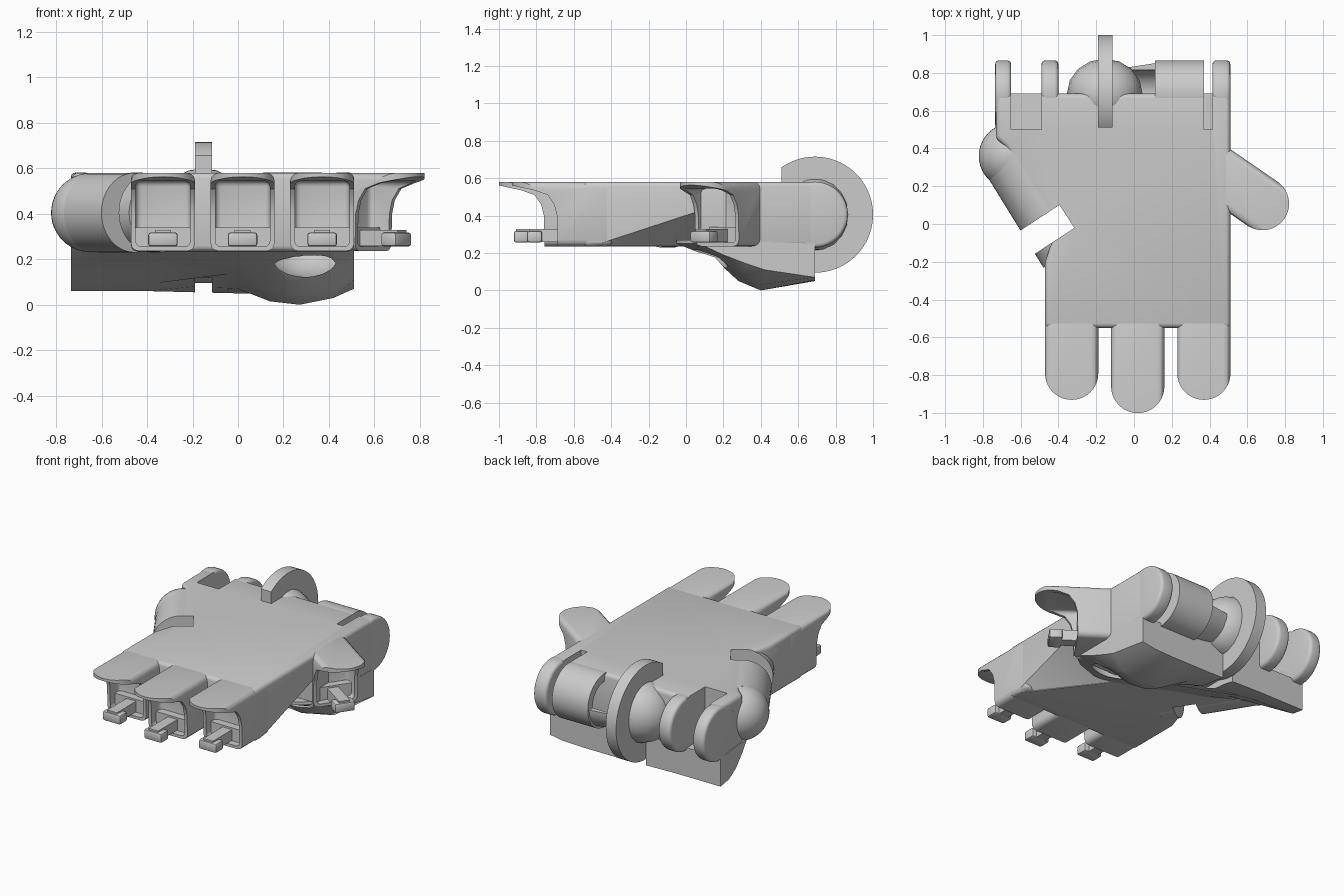
import bpy, bmesh, math
from mathutils import Vector, Matrix

if "Cube" in bpy.data.objects:
    bpy.data.objects.remove(bpy.data.objects["Cube"])


def add(name, bm):
    bmesh.ops.recalc_face_normals(bm, faces=bm.faces)
    me = bpy.data.meshes.new(name)
    bm.to_mesh(me)
    bm.free()
    ob = bpy.data.objects.new(name, me)
    bpy.context.collection.objects.link(ob)
    return ob


def loft(name, rings):
    bm = bmesh.new()
    vs = [[bm.verts.new(p) for p in r] for r in rings]
    n = len(vs[0])
    for a, b in zip(vs, vs[1:]):
        for i in range(n):
            bm.faces.new((a[i], a[(i + 1) % n], b[(i + 1) % n], b[i]))
    bm.faces.new(vs[0])
    bm.faces.new(vs[-1])
    return add(name, bm)


def prism_x(name, pts, lo, hi):
    return loft(name, [[(x, y, z) for y, z in pts] for x in (lo, hi)])


def prism_z(name, pts, lo, hi):
    return loft(name, [[(x, y, z) for x, y in pts] for z in (lo, hi)])


def box(name, lo, hi):
    (a, b, c), (d, e, f) = lo, hi
    return prism_z(name, [(a, b), (d, b), (d, e), (a, e)], c, f)


def rod(name, p, q, r1, r2=None, seg=48):
    p, q = Vector(p), Vector(q)
    bm = bmesh.new()
    rot = (q - p).to_track_quat('Z', 'Y').to_matrix().to_4x4()
    bmesh.ops.create_cone(bm, cap_ends=True, segments=seg, radius1=r1, radius2=r2 or r1,
                          depth=(q - p).length, matrix=Matrix.Translation((p + q) / 2) @ rot)
    return add(name, bm)


def ball(name, c, r, u=24, v=14):
    bm = bmesh.new()
    bmesh.ops.create_uvsphere(bm, u_segments=u, v_segments=v, radius=1,
                              matrix=Matrix.Translation(c) @ Matrix.Diagonal((*r, 1)))
    return add(name, bm)


def apply_mod(ob, kind, **kw):
    m = ob.modifiers.new(kind, kind)
    for k, v in kw.items():
        setattr(m, k, v)
    bpy.context.view_layer.objects.active = ob
    bpy.ops.object.modifier_apply(modifier=m.name)


def bevel(ob, w, seg=3):
    apply_mod(ob, 'BEVEL', width=w, segments=seg, limit_method='ANGLE', angle_limit=math.radians(50))


def boolean(obs, cutter, op='DIFFERENCE'):
    for ob in obs:
        apply_mod(ob, 'BOOLEAN', object=cutter, operation=op, solver='EXACT')
    bpy.data.objects.remove(cutter)


# Finger sockets: a hooded box, open at the front, with a T-shaped peg
def finger(name, x, y, angle=0):
    f = box(name, (-.141, -.3, .236), (.141, .4, .5795))
    bevel(f, .035)
    boolean([f], prism_x("hood_profile", [(-.2, .62), (-.15, .565), (-.1, .552), (-.02, .535), (.05, .51),
                                          (.085, .46), (.1, .4), (.105, .2), (.5, .2), (.5, .62)], -.3, .3),
            'INTERSECT')
    arc = [(.141 * math.cos(t), .141 * math.sin(t)) for t in
           [math.pi * (1 + i / 20) for i in range(21)]]
    boolean([f], prism_z("tip_outline", arc + [(.141, .5), (-.141, .5)], 0, 1), 'INTERSECT')
    cavity = box("cavity", (-.12, -.4, .255), (.12, .2, .545))
    bevel(cavity, .025)
    boolean([f], cavity)
    sill = box(name + "_sill", (-.125, .15, .25), (.125, .22, .34))
    stem = box(name + "_peg_stem", (-.035, -.05, .258), (.035, .2, .328))
    head = box(name + "_peg_head", (-.065, -.06, .256), (.065, .02, .318))
    bevel(head, .012, 2)
    for o in (f, sill, stem, head):
        o.matrix_world = Matrix.Translation((x, y, 0)) @ Matrix.Rotation(math.radians(angle), 4, 'Z')


finger("left_finger", -.33, -.79)
finger("middle_finger", .02, -.86)
finger("right_finger", .37, -.79)
finger("thumb", .68, .108, 55.5)

# Palm plate with the underside chamfered toward the thumb
palm = prism_z("palm", [(-.47, -.55), (.51, -.55), (.51, .69), (-.73, .69), (-.73, .45),
                        (-.68, .41), (-.41, -.02), (-.47, -.2)], .235, .58)
bevel(palm, .025)
bm = bmesh.new()
for p in [(.53, -.52, .24), (.53, .06, .43), (.53, .06, .1), (.1, .06, .236), (.1, .06, .1), (.53, -.52, .1)]:
    bm.verts.new(p)
bmesh.ops.convex_hull(bm, input=bm.verts)
boolean([palm], add("chamfer", bm))

# Diagonal knuckle barrel with a rounded end and its hinge slot
barrel = rod("diagonal_knuckle", (-.648, .375, .405), (-.33, -.14, .405), .175)
knuckle_end = ball("knuckle_end", (-.648, .36, .405), (.174, .174, .174), 40, 24)
slot = box("slot", (-.6, -.0725, 0), (0, .0725, 1))
slot.matrix_world = Matrix.Translation((-.355, .04, 0)) @ Matrix.Rotation(math.atan2(.55, .84), 4, 'Z')
bpy.context.view_layer.update()
boolean([palm, barrel], slot)

# Heel of the hand: lofted across x from side profiles of the underside
stations = {
    -.735: [(.42, .26), (.46, .2), (.53, .12), (.6, .075), (.69, .06)],
    -.4: [(.15, .26), (.25, .22), (.4, .16), (.55, .09), (.69, .06)],
    0: [(0, .25), (.15, .2), (.3, .14), (.5, .07), (.69, .05)],
    .14: [(-.05, .25), (.15, .18), (.28, .06), (.4, .015), (.69, .05)],
    .27: [(-.05, .25), (.15, .17), (.28, .05), (.4, 0), (.69, .05)],
    .42: [(0, .25), (.18, .17), (.3, .08), (.4, .03), (.69, .055)],
    .51: [(.07, .25), (.2, .19), (.33, .14), (.42, .11), (.69, .07)],
}
heel = loft("heel", [[(x, y, z) for y, z in p + [(.69, .25), (p[0][0], .27)]] for x, p in stations.items()])
boolean([heel], ball("scoop", (.29, .24, .28), (.2, .22, .16)))
boolean([heel], box("wheel_notch", (-.19, .3, -.1), (-.115, .8, .12)))

# Wrist hinge lugs and the gaps between them
lugs = []
for name, a, b in [("outer_left_lug", -.735, -.65), ("inner_left_lug", -.49, -.40),
                   ("inner_right_lug", .11, .37), ("outer_right_lug", .415, .51)]:
    lug = rod(name, (a, .69, .405), (b, .69, .405), .176)
    if name != "inner_right_lug":
        bevel(lug, .02)
    lugs.append(lug)
for a, b in [(-.65, -.49), (.37, .415)]:
    boolean([palm, knuckle_end], box("lug_gap", (a, .5, .2), (b, .9, .7)))

# Half sleeve leading into the hollow right lug
sleeve = rod("sleeve", (-.03, .69, .405), (.12, .69, .405), .14, .163)
boolean([sleeve], box("sleeve_top", (-.2, .4, .4), (.3, 1, .8)))
boolean([lugs[2], sleeve], rod("bore", (-.1, .69, .405), (.24, .69, .405), .125))

# Wrist ball and the flat wheel around it
wrist = ball("wrist_ball", (-.155, .69, .405), (.2, .185, .195), 16, 10)
wheel = rod("wheel", (-.19, .69, .405), (-.115, .69, .405), .31, seg=72)
boolean([wheel], box("wheel_front", (-.4, 0, 0), (.1, .51, 1)))

bpy.ops.object.select_all(action='DESELECT')
for ob in bpy.context.scene.objects:
    ob.select_set(True)
    bpy.context.view_layer.objects.active = ob
bpy.ops.object.shade_smooth_by_angle(angle=math.radians(32))
